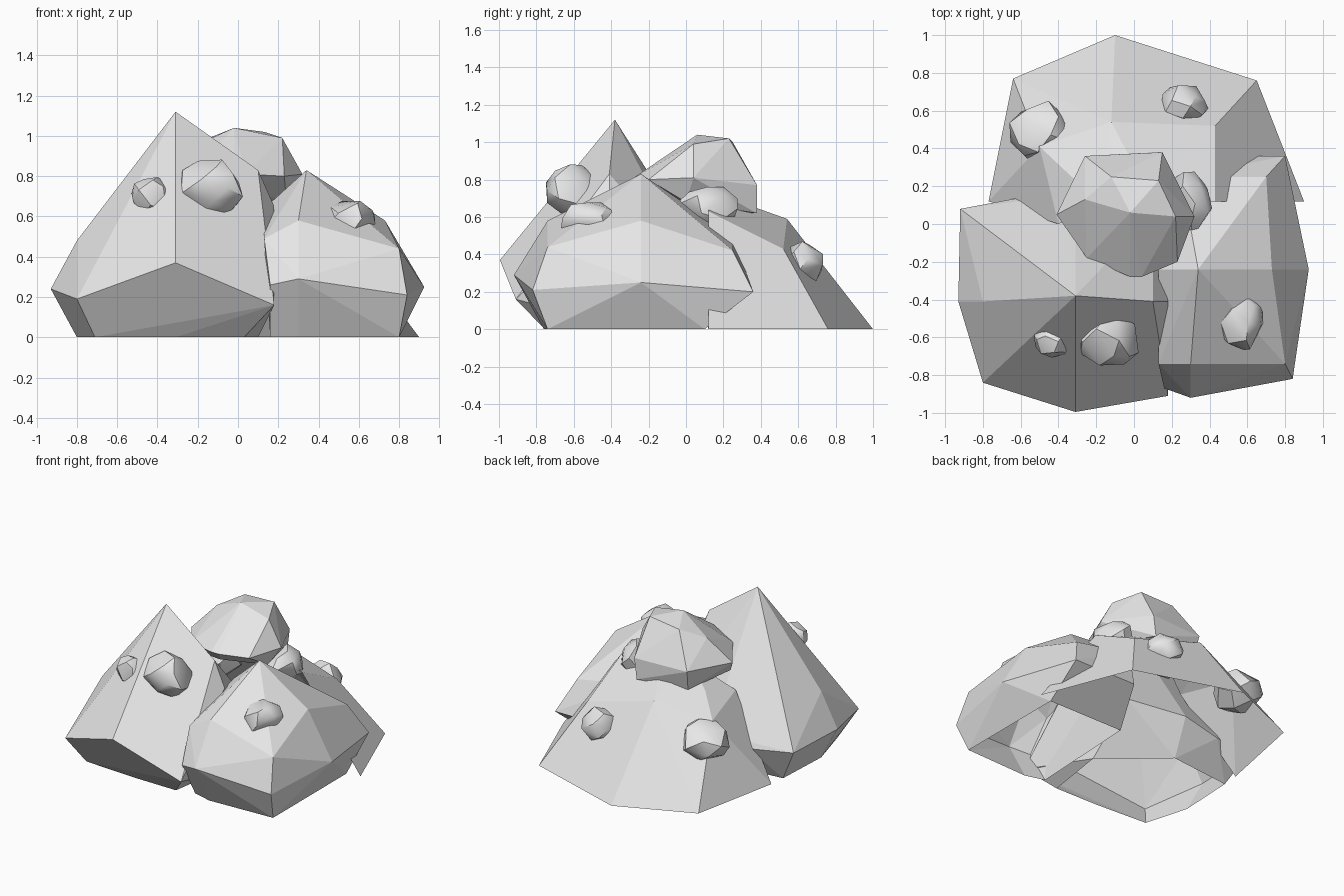
import bpy, bmesh, math, random
from mathutils import Vector

if "Cube" in bpy.data.objects:
    bpy.data.objects.remove(bpy.data.objects["Cube"])

stone = bpy.data.materials.new("grey_stone")
stone.diffuse_color = (0.8, 0.8, 0.8, 1)
stone.use_nodes = True
stone.node_tree.nodes["Principled BSDF"].inputs["Base Color"].default_value = stone.diffuse_color


def rock(name, pts, open_front=None):
    """Faceted rock: hull of a few corner points, open where it meets the ground."""
    bm = bmesh.new()
    for p in pts:
        bm.verts.new(p)
    bmesh.ops.convex_hull(bm, input=bm.verts[:])
    loose = [v for v in bm.verts if not v.link_faces]
    bmesh.ops.delete(bm, geom=loose, context='VERTS')
    bmesh.ops.recalc_face_normals(bm, faces=bm.faces[:])
    cut = [f for f in bm.faces if all(v.co.z < 0.01 for v in f.verts)]
    if open_front is not None:
        cut += [f for f in bm.faces if all(v.co.y < open_front for v in f.verts)]
    bmesh.ops.delete(bm, geom=list(set(cut)), context='FACES')
    bmesh.ops.dissolve_limit(bm, angle_limit=math.radians(5), verts=bm.verts[:], edges=bm.edges[:])
    me = bpy.data.meshes.new(name)
    bm.to_mesh(me)
    bm.free()
    ob = bpy.data.objects.new(name, me)
    bpy.context.collection.objects.link(ob)
    me.materials.append(stone)
    return ob


# tall pointed rock, front left
rock("peak_rock", [
    (-.31, -.38, 1.12), (-.80, -.41, .48), (.10, -.41, .83),
    (-.93, -.41, .24), (-.80, -.84, .19), (-.31, -.995, .37), (.18, -.91, .16),
    (.18, -.41, .65), (.10, .05, .30), (-.31, .16, .27), (-.60, .14, .22), (-.92, .08, .25),
    (-.80, -.41, 0), (-.71, -.725, 0), (-.31, -.75, 0), (.03, -.755, 0),
    (.10, -.3, 0), (-.31, .05, 0), (-.78, 0, 0)])

# broad rock, front right
rock("broad_rock", [
    (.34, -.24, .83), (.30, -.74, .58), (.80, -.74, .44), (.73, -.24, .58),
    (.13, -.74, .49), (.13, -.24, .64), (.70, .25, .42), (.25, .25, .5),
    (.925, -.24, .25), (.84, -.82, .21), (.30, -.92, .29), (.16, -.87, .26), (.80, .36, .20),
    (.30, .36, .2), (.80, -.74, 0), (.30, -.76, 0), (.16, -.72, 0), (.80, .10, 0), (.2, .1, 0)])

# low sloping slab at the back, open towards the other rocks
rock("back_slab", [
    (-.77, .12, 0), (-.64, .77, 0), (-.10, 1.0, 0), (.65, .76, 0), (.90, .12, 0),
    (-.12, .54, .59), (.43, .52, .43), (.43, .12, .63), (-.50, .41, .50), (-.33, .25, .61),
    (-.60, .12, .24), (-.40, 0, .54), (-.12, .12, .72), (.1, .12, .74)], open_front=.13)

# boulder on top
rock("top_boulder", [
    (-.02, .06, 1.04), (.22, .04, .99), (.13, .23, 1.02), (-.12, .25, 1.0), (-.26, .13, .93),
    (.32, .04, .81), (.15, .38, .77), (-.26, .36, .77), (-.41, .05, .76),
    (-.25, -.18, .78), (-.02, -.28, .81), (.04, -.28, .81), (.23, -.20, .80),
    (.13, .38, .62), (-.24, .32, .62), (.24, .0, .68), (-.33, -.04, .65), (0, -.2, .73)])

# rounded pebbles stuck on the slopes: centre, half sizes
pebbles = [
    ((-.43, -.62, .70), (.11, .10, .11)),
    ((-.13, -.61, .735), (.175, .155, .155)),
    ((.57, -.51, .585), (.13, .165, .10)),
    ((.29, .12, .65), (.12, .18, .12)),
    ((-.49, .48, .38), (.17, .17, .15)),
    ((.26, .63, .35), (.13, .11, .12))]
random.seed(7)
for i, (c, s) in enumerate(pebbles):
    pts = []
    for k in range(22):
        z = 1 - 2 * (k + .5) / 22
        a = k * 2.39996 + random.uniform(-.3, .3)
        r = math.sqrt(1 - z * z)
        d = Vector((r * math.cos(a), r * math.sin(a), z)) * random.uniform(.88, 1.08)
        pts.append([c[j] + d[j] * s[j] for j in range(3)])
    ob = rock("pebble_%d" % (i + 1), pts)
    bpy.ops.object.select_all(action='DESELECT')
    ob.select_set(True)
    bpy.context.view_layer.objects.active = ob
    bpy.ops.object.shade_smooth_by_angle(angle=math.radians(35))
